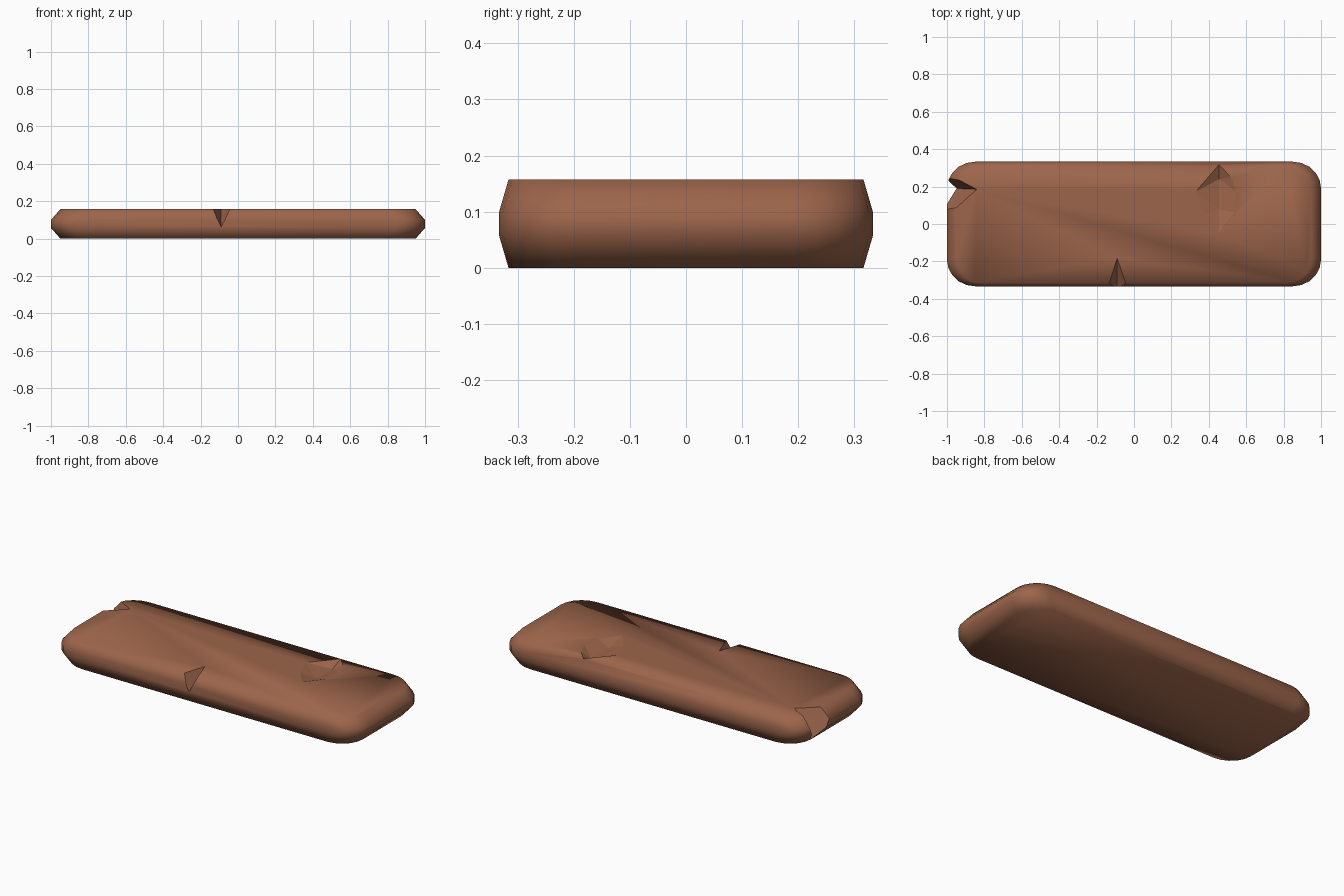
import bpy, bmesh, math

if "Cube" in bpy.data.objects:
    bpy.data.objects.remove(bpy.data.objects["Cube"])

brown = bpy.data.materials.new("warm_brown")
brown.diffuse_color = (0.335, 0.130, 0.070, 1)
brown.use_nodes = True
brown.node_tree.nodes["Principled BSDF"].inputs["Base Color"].default_value = brown.diffuse_color


def make_object(name, bm, smooth):
    bmesh.ops.recalc_face_normals(bm, faces=bm.faces)
    for f in bm.faces:
        f.smooth = smooth
    me = bpy.data.meshes.new(name)
    bm.to_mesh(me)
    bm.free()
    me.materials.append(brown)
    ob = bpy.data.objects.new(name, me)
    bpy.context.collection.objects.link(ob)
    return ob


def outline(scale, segs=5):
    """Rounded rectangle, corner by corner."""
    pts = []
    for i, (sx, sy) in enumerate([(1, 1), (-1, 1), (-1, -1), (1, -1)]):
        for k in range(segs + 1):
            a = math.pi / 2 * (i + k / segs)
            pts.append((scale * (sx * 0.85 + 0.15 * math.cos(a)),
                        scale * (sy * 0.19 + 0.143 * math.sin(a))))
    return pts


# Plank body: four stacked rounded outlines
bm = bmesh.new()
rings = [[bm.verts.new((x, y, z)) for x, y in outline(s)]
         for s, z in [(0.95, 0), (1, 0.057), (1, 0.1), (0.95, 0.157)]]
n = len(rings[0])
for a, b in zip(rings, rings[1:]):
    for i in range(n):
        j = (i + 1) % n
        bm.faces.new((a[i], a[j], b[j], b[i]))
bm.faces.new(rings[0])
bm.faces.new(rings[-1])
plank = make_object("plank", bm, True)


# Chips: convex cutters with flat faces
def chip(name, pts):
    bm = bmesh.new()
    for p in pts:
        bm.verts.new(p)
    bmesh.ops.convex_hull(bm, input=bm.verts)
    ob = make_object(name, bm, False)
    ob.hide_render = True
    ob.hide_viewport = True
    mod = plank.modifiers.new(name, 'BOOLEAN')
    mod.operation = 'DIFFERENCE'
    mod.solver = 'EXACT'
    mod.object = ob


# Split in the left end
end_pts = []
for x, y, z in [(-0.835, 0.185, 0.165), (-0.955, 0.19, -0.01)]:
    end_pts += [(x, y, z), (x - 0.19, y - 0.17, z), (x - 0.19, y + 0.1, z)]
chip("end_notch", end_pts)

# Nick in the front edge
chip("front_nick", [(-0.09, -0.17, 0.165), (-0.15, -0.36, 0.165),
                    (-0.025, -0.36, 0.165), (-0.09, -0.36, 0.045)])

# Shallow gouge in the top with a central valley
rim = [(0.455, 0.32), (0.325, 0.17), (0.37, 0.05),
       (0.455, -0.05), (0.54, 0.06), (0.55, 0.17), (0.52, 0.25)]
chip("top_gouge", [(x, y, z) for x, y in rim for z in (0.158, 0.25)]
     + [(0.455, 0.24, 0.125), (0.455, 0.08, 0.13)])
